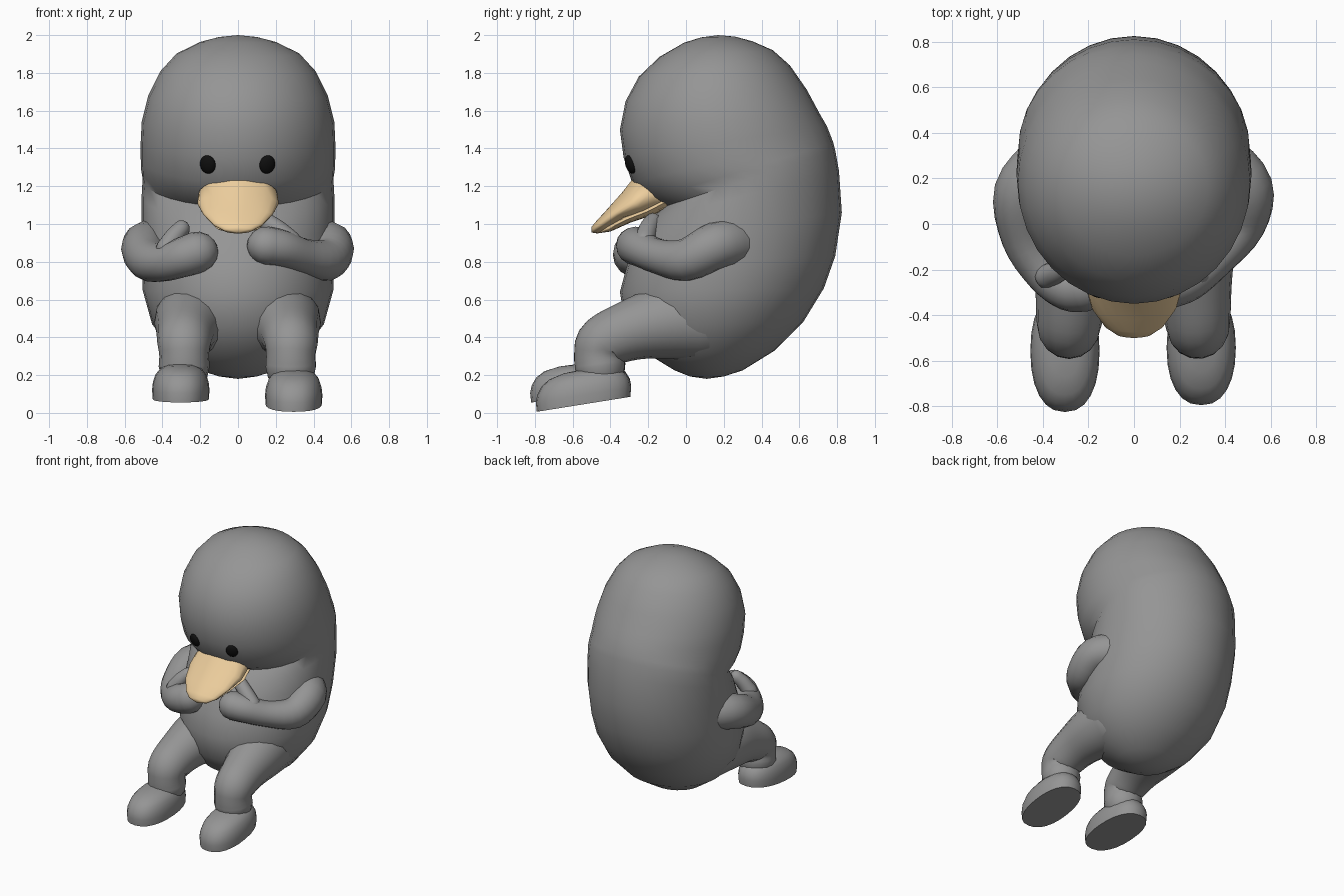
import bpy, bmesh, math
from mathutils import Vector

if "Cube" in bpy.data.objects:
    bpy.data.objects.remove(bpy.data.objects["Cube"])


def material(name, color):
    m = bpy.data.materials.new(name)
    m.diffuse_color = color
    m.use_nodes = True
    m.node_tree.nodes["Principled BSDF"].inputs["Base Color"].default_value = m.diffuse_color
    return m


grey = material("body_grey", (0.3, 0.3, 0.3, 1))
tan_mat = material("bill_tan", (0.85, 0.62, 0.34, 1))
black = material("eye_black", (0.005, 0.005, 0.005, 1))


def loft(name, rings, start=None, end=None, mat=grey, angle=55):
    """Skin a list of point rings; ends close to a pole point or a flat cap."""
    bm = bmesh.new()
    vr = [[bm.verts.new(p) for p in r] for r in rings]
    n = len(vr[0])
    for a, b in zip(vr, vr[1:]):
        for i in range(n):
            j = (i + 1) % n
            bm.faces.new((a[i], a[j], b[j], b[i]))
    for ring, pole in ((vr[0], start), (vr[-1], end)):
        if pole is None:
            bm.faces.new(ring)
        else:
            p = bm.verts.new(pole)
            for i in range(n):
                bm.faces.new((ring[i], ring[(i + 1) % n], p))
    bmesh.ops.recalc_face_normals(bm, faces=bm.faces[:])
    for f in bm.faces:
        f.smooth = True
    me = bpy.data.meshes.new(name)
    bm.to_mesh(me)
    bm.free()
    me.set_sharp_from_angle(angle=math.radians(angle))
    me.materials.append(mat)
    ob = bpy.data.objects.new(name, me)
    bpy.context.collection.objects.link(ob)
    return ob


def section(fy, fz, by, bz, w, n=32, peak=1.0):
    """Ellipse spanning two points of the side profile; peak > 1 narrows its front."""
    f, b = Vector((0, fy, fz)), Vector((0, by, bz))
    mid, half = (f + b) / 2, (f - b) / 2
    ring = []
    for i in range(n):
        t = 2 * math.pi * i / n
        s, c = math.sin(t), math.cos(t)
        x = w * math.copysign(abs(s) ** (peak if c > 0 else 1), s)
        ring.append(mid + half * c + Vector((x, 0, 0)))
    return ring


def catmull(pts, steps=4):
    p = [Vector(q) for q in pts]
    p = [2 * p[0] - p[1]] + p + [2 * p[-1] - p[-2]]
    out = []
    for i in range(1, len(p) - 2):
        a, b, c, d = p[i - 1:i + 3]
        for k in range(steps):
            t = k / steps
            out.append(0.5 * (2 * b + (c - a) * t + (2 * a - 5 * b + 4 * c - d) * t * t
                              + (3 * b - a - 3 * c + d) * t ** 3))
    return out + [p[-2]]


def limb(name, pts, n=16):
    """Round tube through (x, y, z, radius) points with domed ends."""
    path = catmull(pts)
    pos = [q.to_3d() for q in path]
    rad = [q[3] for q in path]
    tan = [(pos[min(i + 1, len(pos) - 1)] - pos[max(i - 1, 0)]).normalized()
           for i in range(len(pos))]
    side = tan[0].orthogonal().normalized()
    rings = []

    def ring(c, t, r):
        u = (side - t * side.dot(t)).normalized()
        v = t.cross(u)
        return [c + r * (u * math.cos(a) + v * math.sin(a))
                for a in (2 * math.pi * i / n for i in range(n))]

    dome = [math.radians(a) for a in (25, 50, 72)]
    for a in reversed(dome):
        rings.append(ring(pos[0] - tan[0] * rad[0] * math.sin(a), tan[0], rad[0] * math.cos(a)))
    for c, t, r in zip(pos, tan, rad):
        side = (side - t * side.dot(t)).normalized()
        rings.append(ring(c, t, r))
    for a in dome:
        rings.append(ring(pos[-1] + tan[-1] * rad[-1] * math.sin(a), tan[-1], rad[-1] * math.cos(a)))
    return loft(name, rings, pos[0] - tan[0] * rad[0], pos[-1] + tan[-1] * rad[-1])


# Bean-shaped head and body: front y, z, back y, z, half width
body = [
    (0.08, 1.988, 0.26, 1.992, 0.10), (-0.01, 1.96, 0.35, 1.968, 0.20),
    (-0.14, 1.885, 0.46, 1.92, 0.325), (-0.25, 1.78, 0.55, 1.84, 0.41),
    (-0.32, 1.65, 0.64, 1.71, 0.475), (-0.35, 1.50, 0.71, 1.58, 0.51),
    (-0.33, 1.35, 0.745, 1.52, 0.515), (-0.285, 1.22, 0.765, 1.47, 0.515),
    (-0.20, 1.13, 0.78, 1.43, 0.512), (-0.12, 1.09, 0.79, 1.39, 0.505),
    (-0.19, 1.02, 0.81, 1.28, 0.51), (-0.25, 0.92, 0.825, 1.06, 0.51),
    (-0.31, 0.79, 0.79, 0.83, 0.51), (-0.35, 0.64, 0.73, 0.66, 0.505),
    (-0.32, 0.46, 0.62, 0.48, 0.455), (-0.20, 0.31, 0.47, 0.33, 0.34),
    (-0.06, 0.225, 0.30, 0.225, 0.20), (0.02, 0.193, 0.20, 0.193, 0.10)]
loft("body", [section(*s) for s in body], (0, 0.17, 2.0), (0, 0.11, 0.18))

# Bill: upper and lower halves
upper = [(-0.16, 1.22, -0.04, 1.10, 0.16), (-0.275, 1.248, -0.12, 1.07, 0.21),
         (-0.34, 1.165, -0.20, 1.05, 0.215), (-0.42, 1.075, -0.32, 1.03, 0.185),
         (-0.475, 1.015, -0.42, 0.975, 0.13), (-0.50, 0.985, -0.47, 0.95, 0.075)]
loft("upper_bill", [section(*s, n=24, peak=1.3) for s in upper],
     (0, -0.04, 1.16), (0, -0.50, 0.955), tan_mat)
lower = [(-0.12, 1.15, -0.08, 1.09, 0.18), (-0.22, 1.09, -0.18, 1.045, 0.195),
         (-0.33, 1.04, -0.30, 1.005, 0.16), (-0.42, 0.99, -0.40, 0.96, 0.11)]
loft("lower_bill", [section(*s, n=20) for s in lower], (0, -0.06, 1.13), (0, -0.47, 0.95), tan_mat)

# Eyes
for side, x in (("left", 0.155), ("right", -0.16)):
    bpy.ops.mesh.primitive_uv_sphere_add(segments=20, ring_count=12, radius=1,
                                         location=(x, -0.295, 1.315))
    eye = bpy.context.object
    eye.name = side + "_eye"
    eye.scale = (0.043, 0.024, 0.05)
    eye.rotation_euler = (math.radians(18), 0, math.radians(18 if x > 0 else -18))
    eye.data.materials.append(black)
    bpy.ops.object.shade_smooth()

# Arms with mitten hands and thumbs
limb("left_arm", [(0.37, 0.29, 0.90, 0.13), (0.485, 0.16, 0.885, 0.125), (0.465, 0.0, 0.81, 0.113),
                  (0.35, -0.15, 0.83, 0.092), (0.24, -0.24, 0.87, 0.097), (0.15, -0.27, 0.885, 0.102)])
limb("left_thumb", [(0.28, -0.22, 0.91, 0.055), (0.21, -0.20, 0.97, 0.052), (0.15, -0.175, 1.01, 0.048)])
limb("right_arm", [(-0.37, 0.29, 0.90, 0.13), (-0.49, 0.14, 0.885, 0.125), (-0.47, -0.06, 0.81, 0.113),
                   (-0.385, -0.21, 0.795, 0.098), (-0.29, -0.275, 0.825, 0.105),
                   (-0.215, -0.275, 0.85, 0.11)])
limb("right_thumb", [(-0.38, -0.23, 0.87, 0.055), (-0.34, -0.21, 0.93, 0.05), (-0.30, -0.185, 0.975, 0.045)])

# Legs and flat-soled feet: side, leg x, foot x, toe y, toe z, sole slope
for side, lx, fx, toe, base, slope in (("left", 0.28, 0.295, -0.795, 0.005, 0.16),
                                       ("right", -0.285, -0.303, -0.825, 0.055, 0.07)):
    limb(side + "_leg", [(lx * 0.75, 0.08, 0.50, 0.22), (lx * 0.88, -0.12, 0.48, 0.195),
                         (lx * 0.96, -0.30, 0.435, 0.16), (lx, -0.435, 0.375, 0.143),
                         (lx, -0.46, 0.31, 0.132), (lx, -0.455, 0.245, 0.135)])
    length = -0.29 - toe

    def foot_point(t, h, s):
        c, k = math.cos(t), math.sin(t)
        x = fx + 0.152 * s * math.copysign(abs(c) ** 0.85, c)
        y = toe + length / 2 * (1 + s * math.copysign(abs(k) ** 0.9, k))
        return Vector((x, y, base + h + slope * (y - toe)))

    levels = [(0, 0.98), (0.05, 1.0), (0.09, 0.97), (0.13, 0.88), (0.16, 0.72), (0.18, 0.42)]
    loft(side + "_foot", [[foot_point(2 * math.pi * i / 24, h, s) for i in range(24)]
                          for h, s in levels], None, foot_point(0, 0.187, 0))
